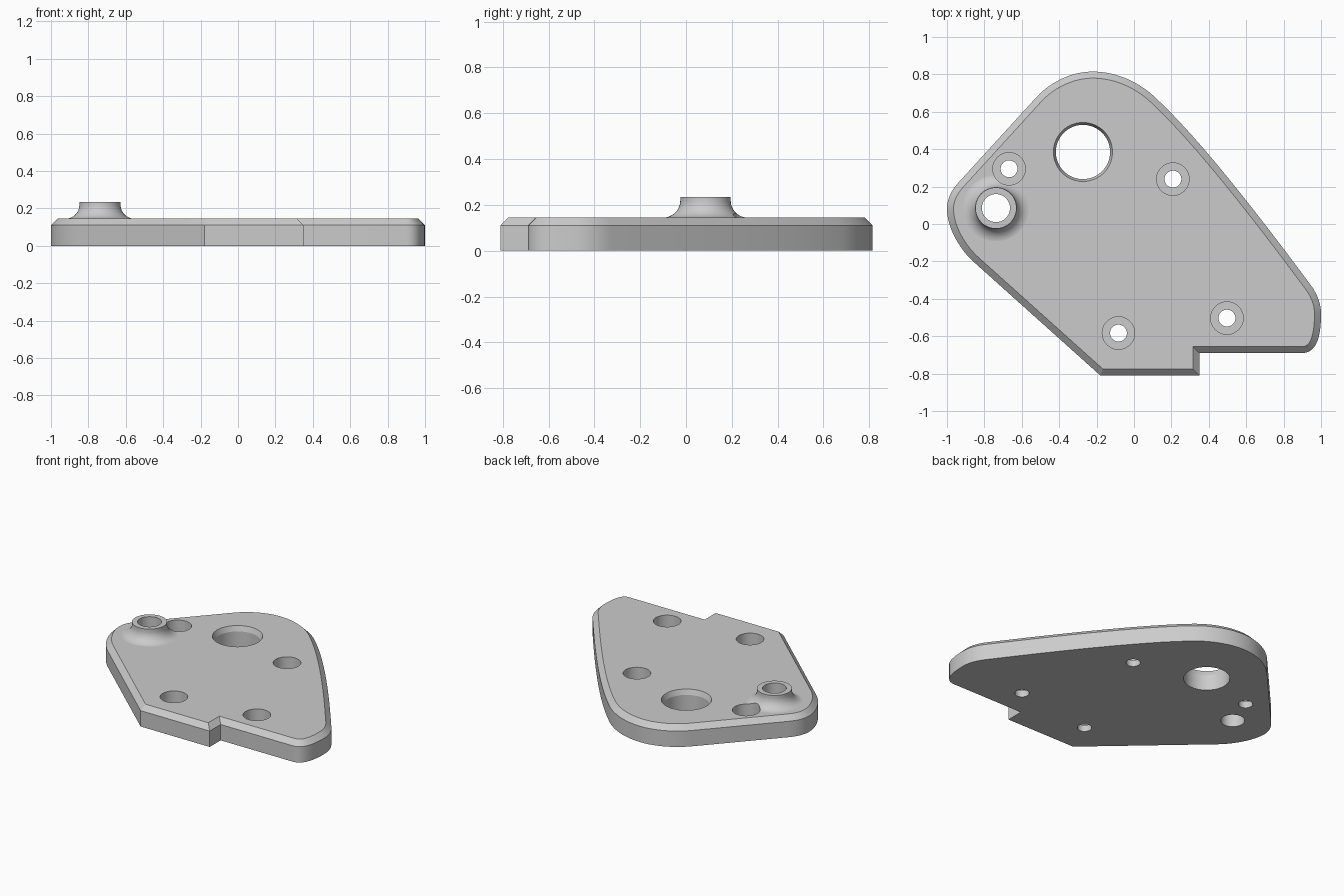
import bpy, bmesh, math
from mathutils import Vector
from mathutils.geometry import interpolate_bezier

cube = bpy.data.objects.get("Cube")
if cube:
    bpy.data.objects.remove(cube, do_unlink=True)

BASE, TOP, RIM, CHAMFER = 0.11, 0.145, 0.235, 0.035

grey = bpy.data.materials.new("light grey")
grey.use_nodes = True
grey.diffuse_color = (0.6, 0.6, 0.6, 1)
grey.node_tree.nodes["Principled BSDF"].inputs["Base Color"].default_value = grey.diffuse_color


def skin_rings(name, rings):
    """Solid made of equal-length rings, capped at both ends."""
    bm = bmesh.new()
    loops = [[bm.verts.new(p) for p in ring] for ring in rings]
    n = len(loops[0])
    for a, b in zip(loops, loops[1:]):
        for i in range(n):
            j = (i + 1) % n
            bm.faces.new((a[i], a[j], b[j], b[i]))
    bm.faces.new(loops[0][::-1])
    bm.faces.new(loops[-1])
    bmesh.ops.recalc_face_normals(bm, faces=bm.faces)
    mesh = bpy.data.meshes.new(name)
    bm.to_mesh(mesh)
    bm.free()
    mesh.materials.append(grey)
    obj = bpy.data.objects.new(name, mesh)
    bpy.context.collection.objects.link(obj)
    return obj


def turned(name, centre, profile, sides=64):
    """Solid of revolution from (radius, height) pairs."""
    cx, cy = centre
    angles = [2 * math.pi * i / sides for i in range(sides)]
    return skin_rings(name, [[(cx + r * math.cos(a), cy + r * math.sin(a), z)
                              for a in angles] for r, z in profile])


def inset(points, width):
    """Mitred inward offset of a counter-clockwise outline."""
    result = []
    for i, p in enumerate(points):
        d1 = (p - points[i - 1]).normalized()
        d2 = (points[(i + 1) % len(points)] - p).normalized()
        n1, n2 = Vector((-d1.y, d1.x)), Vector((-d2.y, d2.x))
        result.append(p + (n1 + n2) * (width / (1 + n1.dot(n2))))
    return result


def combine(target, tool, operation):
    mod = target.modifiers.new(operation, "BOOLEAN")
    mod.object, mod.operation, mod.solver = tool, operation, "EXACT"
    bpy.context.view_layer.objects.active = target
    bpy.ops.object.modifier_apply(modifier=mod.name)
    bpy.data.objects.remove(tool, do_unlink=True)


# Plate outline: straight front with a notch, then curved sides
outline = [Vector(p) for p in [(-0.18, -0.81), (0.35, -0.81), (0.35, -0.69)]]
curves = [
    [(0.90, -0.69), (0.985, -0.69), (1.0, -0.58), (1.0, -0.48)],
    [(1.0, -0.48), (1.0, -0.42), (0.975, -0.365), (0.94, -0.32)],
    [(0.94, -0.32), (0.68, 0.03), (0.35, 0.46), (0.11, 0.68)],
    [(0.11, 0.68), (0.03, 0.755), (-0.09, 0.815), (-0.22, 0.815)],
    [(-0.22, 0.815), (-0.34, 0.815), (-0.45, 0.755), (-0.52, 0.68)],
    [(-0.94, 0.22), (-0.98, 0.175), (-1.0, 0.13), (-1.0, 0.08)],
    [(-1.0, 0.08), (-1.0, -0.02), (-0.93, -0.137), (-0.86, -0.20)],
]
for c in curves:
    for p in interpolate_bezier(*[Vector(q) for q in c], 13):
        p = Vector((p[0], p[1]))
        if (p - outline[-1]).length > 0.001:
            outline.append(p)

# Plate with chamfered top edge
plate = skin_rings("mounting_plate", [
    [(p.x, p.y, 0) for p in outline],
    [(p.x, p.y, BASE) for p in outline],
    [(p.x, p.y, TOP) for p in inset(outline, CHAMFER)],
])

# Raised boss with a concave flare at its foot
boss_at, boss_r, fillet = (-0.738, 0.085), 0.11, 0.075
flare = []
for i in range(13):
    a = math.pi / 2 * i / 12
    flare.append((boss_r + fillet * (1 - math.sin(a)),
                  TOP - 0.0005 + fillet * (1 - math.cos(a))))
boss = turned("boss", boss_at, [(boss_r + fillet, 0.1)] + flare + [(boss_r, RIM)])
combine(plate, boss, "UNION")

# Bore through the boss
combine(plate, turned("boss_bore", boss_at, [(0.075, -0.1), (0.075, 0.4)]), "DIFFERENCE")

# Large hole with a tapered lip
lip = 0.013
large = turned("large_hole", (-0.273, 0.385), [
    (0.145, -0.1), (0.145, BASE), (0.145 + lip, TOP), (0.145 + 2 * lip, 2 * TOP - BASE)])
combine(plate, large, "DIFFERENCE")

# Counterbored screw holes
for centre in [(-0.668, 0.295), (0.208, 0.24), (0.497, -0.503), (-0.083, -0.583)]:
    screw = turned("screw_hole", centre, [
        (0.045, -0.1), (0.045, 0.045), (0.087, 0.045), (0.087, 0.4)], 48)
    combine(plate, screw, "DIFFERENCE")

# Smooth curved walls, keep level faces flat
bpy.ops.object.select_all(action="DESELECT")
plate.select_set(True)
bpy.context.view_layer.objects.active = plate
bpy.ops.object.shade_smooth_by_angle(angle=math.radians(15))
for face in plate.data.polygons:
    if abs(face.normal.z) > 0.9995:
        face.use_smooth = False
